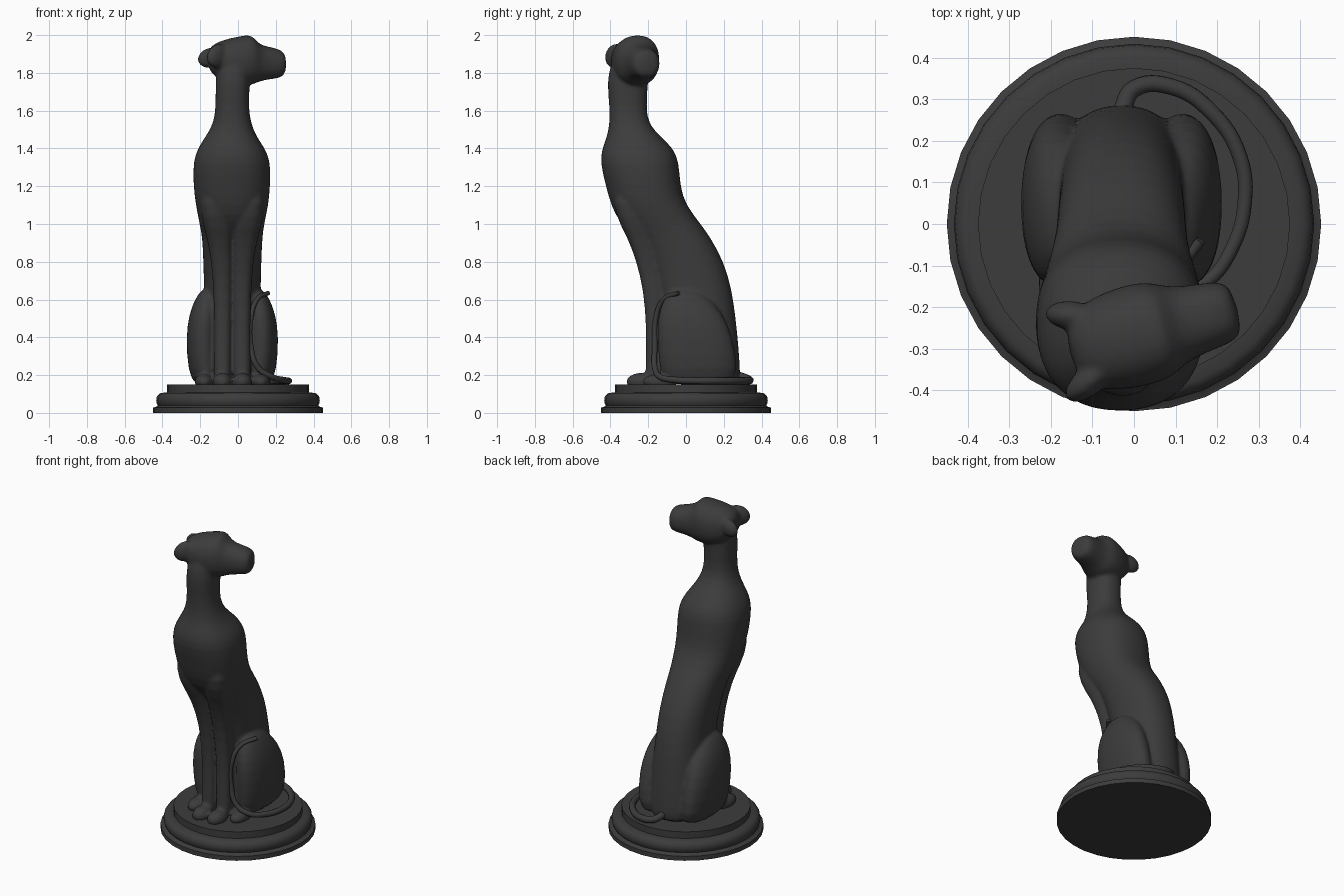
import bpy, bmesh, math
from mathutils import Vector, Matrix

CX = -0.03  # symmetry plane of the seated body
mat = bpy.data.materials.new("dark_stone")
mat.diffuse_color = (0.045, 0.045, 0.045, 1)


def add_object(name, data):
    ob = bpy.data.objects.new(name, data)
    bpy.context.collection.objects.link(ob)
    data.materials.append(mat)
    return ob


def loft(bm, sections, power=2.3, frame=None, mirror=False, n=24):
    """Skin superelliptic rings given as (t, a0, a1, b0, b1)."""
    rings = []
    for t, a0, a1, b0, b1 in sections:
        ring = []
        for i in range(n):
            c, s = math.cos(2 * math.pi * i / n), math.sin(2 * math.pi * i / n)
            x = (a0 + a1) / 2 + (a1 - a0) / 2 * math.copysign(abs(c) ** (2 / power), c)
            y = (b0 + b1) / 2 + (b1 - b0) / 2 * math.copysign(abs(s) ** (2 / power), s)
            p = frame @ Vector((x, y, t)) if frame else Vector((x, y, t))
            if mirror:
                p.x = 2 * CX - p.x
            ring.append(bm.verts.new(p))
        rings.append(ring)
    for r, q in zip(rings, rings[1:]):
        for i in range(n):
            j = (i + 1) % n
            bm.faces.new((r[i], r[j], q[j], q[i]))
    bm.faces.new(rings[0])
    bm.faces.new(rings[-1])


def blob(bm, centre, size, rot=0, tilt=0):
    m = (Matrix.Translation(centre) @ Matrix.Rotation(rot, 4, 'Z')
         @ Matrix.Rotation(tilt, 4, 'Y') @ Matrix.Diagonal((*size, 1)))
    bmesh.ops.create_uvsphere(bm, u_segments=16, v_segments=10, radius=1.04, matrix=m)


bm = bmesh.new()

# torso, chest and neck
loft(bm, [
    (0.14, -0.17, 0.11, -0.06, 0.285), (0.2, -0.19, 0.13, -0.08, 0.29),
    (0.35, -0.19, 0.13, -0.11, 0.28), (0.5, -0.185, 0.125, -0.13, 0.265),
    (0.65, -0.18, 0.12, -0.16, 0.245), (0.8, -0.185, 0.125, -0.2, 0.203),
    (0.93, -0.19, 0.13, -0.26, 0.13), (1.0, -0.205, 0.14, -0.35, 0.08),
    (1.1, -0.225, 0.163, -0.40, 0.0), (1.2, -0.238, 0.172, -0.425, -0.03),
    (1.33, -0.24, 0.175, -0.458, -0.035), (1.4, -0.215, 0.145, -0.445, -0.065),
    (1.46, -0.175, 0.1, -0.42, -0.13), (1.53, -0.13, 0.07, -0.405, -0.2),
    (1.62, -0.118, 0.055, -0.405, -0.21), (1.75, -0.12, 0.065, -0.42, -0.2),
    (1.85, -0.11, 0.06, -0.40, -0.2), (1.9, -0.08, 0.03, -0.36, -0.24)])

# haunches, front legs and paws, both sides
for mirror in (False, True):
    loft(bm, [
        (0.14, 0.02, 0.17, -0.12, 0.24), (0.22, 0.03, 0.205, -0.14, 0.28),
        (0.4, 0.04, 0.217, -0.155, 0.25), (0.52, 0.04, 0.2, -0.15, 0.2),
        (0.6, 0.04, 0.17, -0.12, 0.13), (0.66, 0.05, 0.13, -0.08, 0.06)],
        2.2, mirror=mirror)
    loft(bm, [
        (0.14, -0.025, 0.07, -0.22, -0.1), (0.25, -0.025, 0.068, -0.212, -0.1),
        (0.45, -0.025, 0.066, -0.21, -0.1), (0.65, -0.03, 0.07, -0.225, -0.11),
        (0.8, -0.03, 0.08, -0.262, -0.14), (0.93, -0.03, 0.105, -0.31, -0.16),
        (1.03, -0.03, 0.135, -0.37, -0.2), (1.2, 0.0, 0.15, -0.40, -0.2)],
        2.5, mirror=mirror)
    sx = lambda x: 2 * CX - x if mirror else x
    blob(bm, (sx(0.022), -0.24, 0.165), (0.053, 0.075, 0.045))
    blob(bm, (sx(0.12), -0.14, 0.165), (0.05, 0.09, 0.04))

# head turned towards +x
a = math.radians(15)
head = Matrix(((-math.sin(a), 0, math.cos(a), -0.04),
               (math.cos(a), 0, math.sin(a), -0.28),
               (0, 1, 0, 0), (0, 0, 0, 1)))
loft(bm, [
    (-0.12, -0.07, 0.07, 1.82, 1.93), (-0.07, -0.105, 0.105, 1.77, 1.965),
    (0.0, -0.122, 0.122, 1.73, 1.985), (0.07, -0.125, 0.125, 1.73, 1.998),
    (0.115, -0.115, 0.115, 1.735, 2.005), (0.145, -0.095, 0.095, 1.75, 1.955),
    (0.2, -0.083, 0.083, 1.765, 1.94), (0.265, -0.078, 0.078, 1.77, 1.928),
    (0.3, -0.06, 0.06, 1.79, 1.905)], 2.3, head)

# folded ears
blob(bm, (-0.15, -0.22, 1.88), (0.065, 0.035, 0.05), math.radians(-5), math.radians(-20))
blob(bm, (-0.105, -0.375, 1.89), (0.075, 0.035, 0.06), math.radians(40), math.radians(-25))

bmesh.ops.recalc_face_normals(bm, faces=bm.faces)
me = bpy.data.meshes.new("dog_body")
bm.to_mesh(me)
bm.free()
dog = add_object("dog_body", me)
dog.modifiers.new("round", 'SUBSURF').levels = 1
dog.modifiers["round"].render_levels = 1
rm = dog.modifiers.new("fuse", 'REMESH')
rm.mode, rm.voxel_size, rm.use_smooth_shade = 'VOXEL', 0.01, True
sm = dog.modifiers.new("soften", 'SMOOTH')
sm.factor, sm.iterations = 0.5, 4

# stepped round plinth
profile = [(0.45, 0), (0.45, 0.028), (0.432, 0.033), (0.425, 0.04), (0.43, 0.05),
           (0.433, 0.065), (0.43, 0.085), (0.418, 0.1), (0.405, 0.106),
           (0.375, 0.108), (0.375, 0.15)]
bm = bmesh.new()
N = 32
rings = [[bm.verts.new((r * math.cos(2 * math.pi * i / N), r * math.sin(2 * math.pi * i / N), z))
          for i in range(N)] for r, z in profile]
for r, q in zip(rings, rings[1:]):
    for i in range(N):
        j = (i + 1) % N
        bm.faces.new((r[i], r[j], q[j], q[i]))
bm.faces.new(rings[0][::-1])
bm.faces.new(rings[-1])
me = bpy.data.meshes.new("plinth")
bm.to_mesh(me)
bm.free()
plinth = add_object("plinth", me)
bpy.context.view_layer.objects.active = plinth
plinth.select_set(True)
bpy.ops.object.shade_smooth_by_angle(angle=math.radians(35))

# tail curling round the right haunch
pts = [(-0.03, 0.27, 0.2), (0.0, 0.325, 0.18), (0.09, 0.33, 0.17), (0.19, 0.265, 0.17),
       (0.255, 0.16, 0.17), (0.266, 0.05, 0.17), (0.235, -0.06, 0.175), (0.18, -0.135, 0.19),
       (0.105, -0.165, 0.24), (0.068, -0.165, 0.35), (0.068, -0.16, 0.5),
       (0.1, -0.12, 0.6), (0.16, -0.04, 0.635)]
cu = bpy.data.curves.new("tail", 'CURVE')
cu.dimensions = '3D'
cu.bevel_depth, cu.bevel_resolution, cu.resolution_u = 1.0, 3, 6
cu.use_fill_caps = True
sp = cu.splines.new('BEZIER')
sp.bezier_points.add(len(pts) - 1)
for i, (bp, p) in enumerate(zip(sp.bezier_points, pts)):
    bp.co = p
    bp.handle_left_type = bp.handle_right_type = 'AUTO'
    bp.radius = 0.022 - 0.01 * i / (len(pts) - 1)
add_object("tail", cu)
